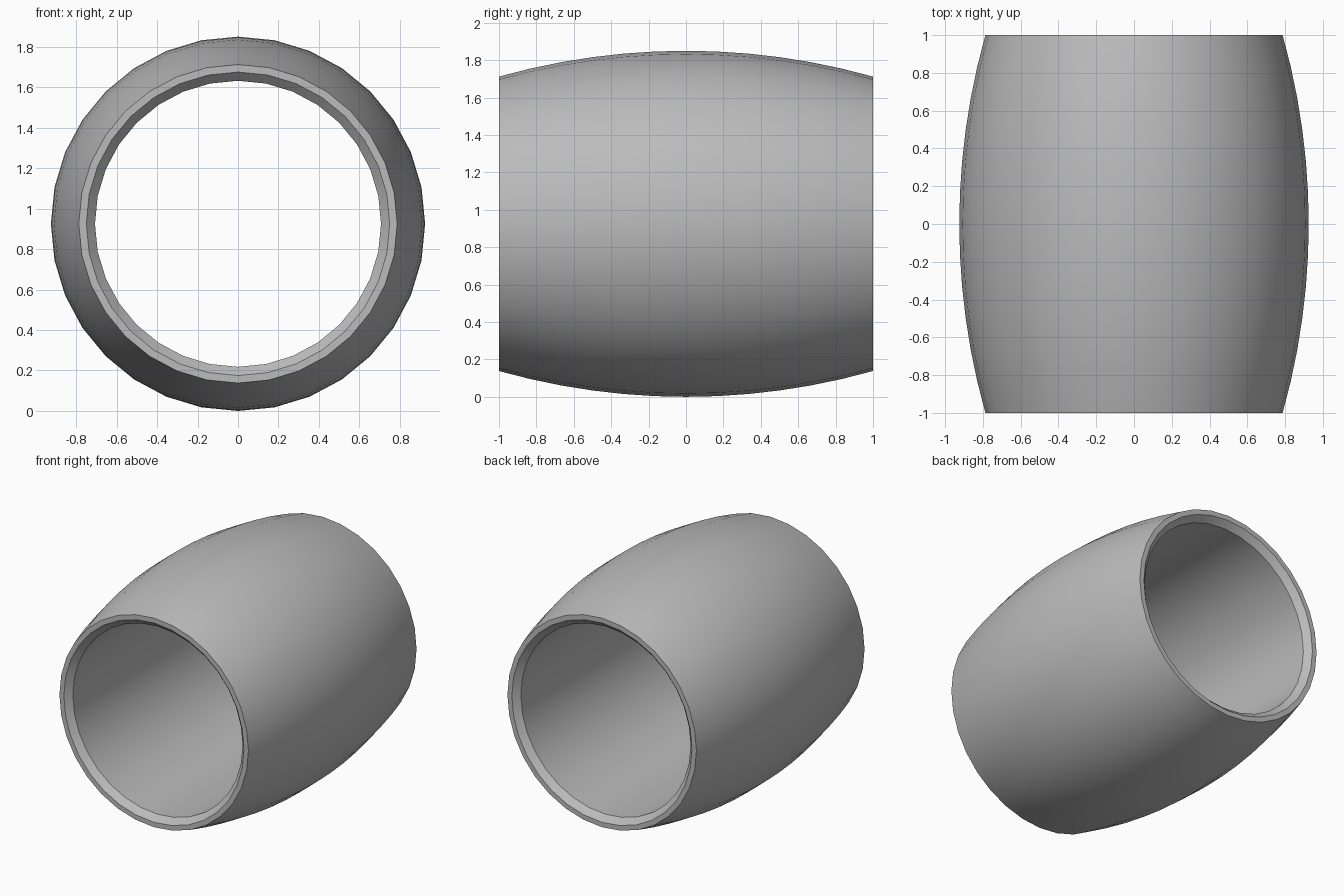
import bpy, bmesh, math
from mathutils import Matrix, Vector

cube = bpy.data.objects.get("Cube")
if cube:
    bpy.data.objects.remove(cube)

SIDES = 32
R_MID, R_END, R_RIM, R_BORE = 0.925, 0.787, 0.75, 0.707
CHAMFER, STEPS = 0.045, 12

grey = bpy.data.materials.new("plain grey")
grey.use_nodes = True
colour = (0.5, 0.5, 0.5, 1)
grey.diffuse_color = colour
grey.node_tree.nodes["Principled BSDF"].inputs["Base Color"].default_value = colour

# Closed wall section as (radius, y): bulging outside, flat rims, chamfered bore
sag = R_MID - R_END
arc = (1 + sag * sag) / (2 * sag)
profile = []
for i in range(STEPS + 1):
    y = -1 + 2 * i / STEPS
    profile.append((R_MID - arc + math.sqrt(arc * arc - y * y), y))
profile += [(R_RIM, 1), (R_BORE, 1 - CHAMFER), (R_BORE, CHAMFER - 1), (R_RIM, -1)]

# Revolve the section around the y axis
bm = bmesh.new()
rings = []
for s in range(SIDES):
    turn = Matrix.Rotation(2 * math.pi * s / SIDES, 4, 'Y')
    rings.append([bm.verts.new(turn @ Vector((0, y, r))) for r, y in profile])
count = len(profile)
for s in range(SIDES):
    a, b = rings[s], rings[(s + 1) % SIDES]
    for j in range(count):
        k = (j + 1) % count
        face = bm.faces.new((a[j], a[k], b[k], b[j]))
        face.smooth = True
bmesh.ops.recalc_face_normals(bm, faces=bm.faces)

mesh = bpy.data.meshes.new("barrel_bead")
bm.to_mesh(mesh)
bm.free()
mesh.materials.append(grey)
bead = bpy.data.objects.new("barrel_bead", mesh)
bead.location.z = R_MID
bpy.context.collection.objects.link(bead)

# Smooth walls with crisp rim and chamfer edges
bpy.ops.object.select_all(action='DESELECT')
bead.select_set(True)
bpy.context.view_layer.objects.active = bead
bpy.ops.object.shade_smooth_by_angle(angle=math.radians(30))
